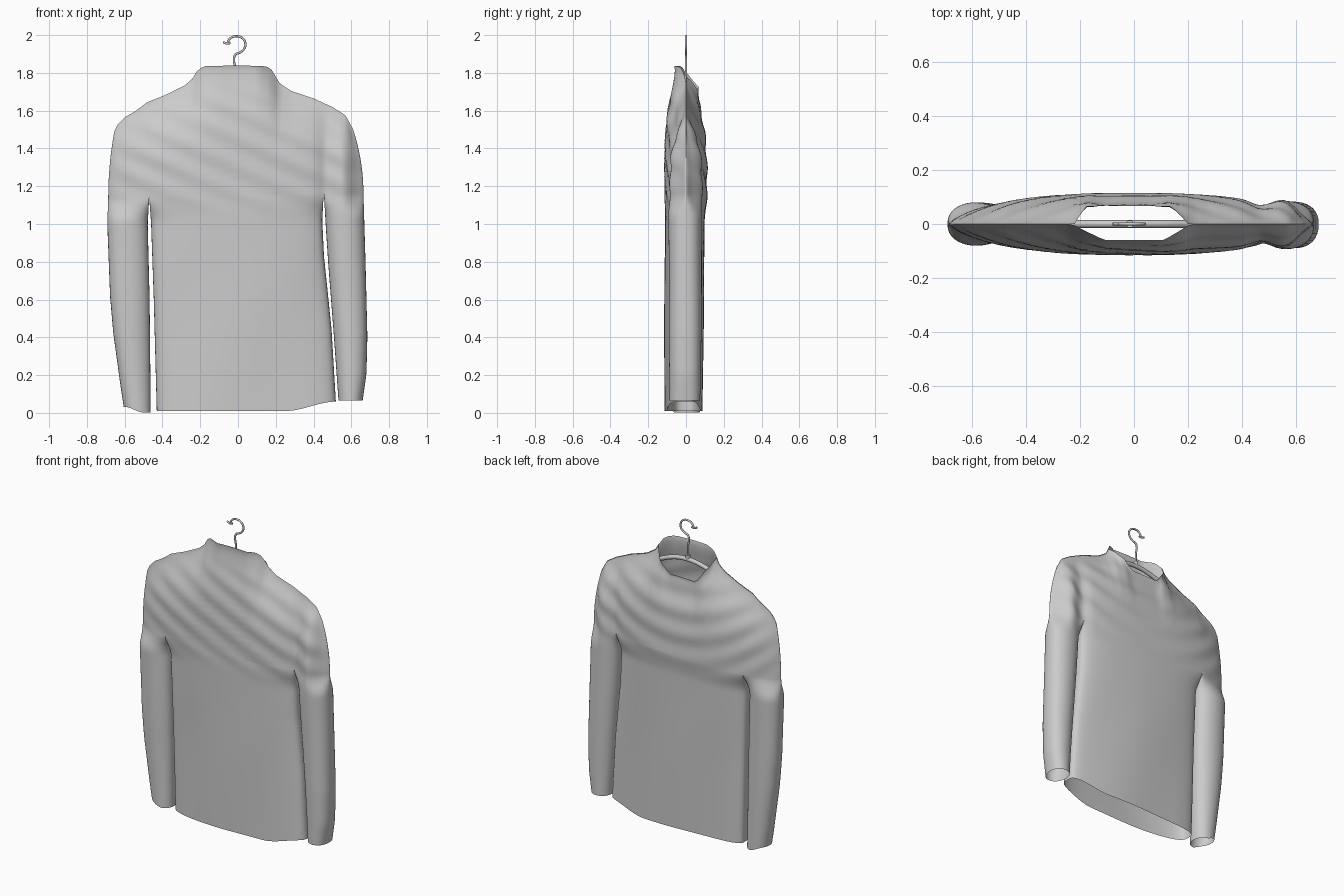
import bpy, bmesh, math
from mathutils import Vector

if "Cube" in bpy.data.objects:
    bpy.data.objects.remove(bpy.data.objects["Cube"])


def interp(table, v):
    """Piecewise-linear lookup in a list of (key, value) pairs, keys rising."""
    if v <= table[0][0]:
        return table[0][1]
    for (a, p), (b, q) in zip(table, table[1:]):
        if v <= b:
            return p + (q - p) * (v - a) / (b - a)
    return table[-1][1]


def lerp(a, b, t):
    return a + (b - a) * t


def smooth(t):
    t = max(0.0, min(1.0, t))
    return t * t * (3 - 2 * t)


# Shoulder and collar outline (x, z); the back neckline dips below it
TOP = [(-.655, 1.49), (-.635, 1.53), (-.6, 1.565), (-.54, 1.6), (-.48, 1.645), (-.38, 1.685),
       (-.28, 1.735), (-.235, 1.775), (-.215, 1.815), (-.18, 1.835), (0, 1.84), (.15, 1.835),
       (.18, 1.815), (.22, 1.745), (.28, 1.705), (.4, 1.665), (.5, 1.62), (.57, 1.575), (.61, 1.5)]
NECK_DIP = [(-.22, 0), (-.19, .09), (-.12, .19), (.07, .19), (.16, .1), (.2, 0)]
NECK_FRONT = [(-.23, 0), (-.11, .062), (.11, .062), (.21, 0)]
NECK_BACK = [(-.22, 0), (-.18, .068), (.14, .068), (.2, 0)]

# Panels: edges at the shoulder, edges below the armpit by height, depth, roundness, columns
PANELS = {
    "left": dict(top=(-.655, -.5), cols=18, depth=(.078, .078), power=.85,
                 lo=[(.0, -.605), (.1, -.62), (.4, -.66), (.6, -.677), (1, -.692), (1.14, -.687)],
                 hi=[(.0, -.462), (.6, -.468), (1, -.478), (1.14, -.47)]),
    "body": dict(top=(-.5, .48), cols=64, depth=(.112, .096), power=.55,
                 lo=[(.0, -.43), (.6, -.446), (1, -.46), (1.14, -.47)],
                 hi=[(.0, .518), (.4, .495), (.8, .455), (1, .446), (1.16, .455)]),
    "right": dict(top=(.48, .61), cols=18, depth=(.09, .082), power=.85,
                  lo=[(.06, .532), (.4, .508), (.8, .477), (1, .464), (1.16, .455)],
                  hi=[(.06, .66), (.2, .68), (.4, .685), (.8, .675), (1.16, .664)]),
}


def split_z(x):
    return 1.15 + .02 * x


def hem_z(name, x):
    if name == "body":
        return .01 + .05 * smooth((x - .25) / .27)
    return {"left": .002 + .03 * smooth((-x - .5) / .1), "right": .065}[name]


def folds(x, z, side):
    """Soft drag lines: diagonal in front, hanging swags behind."""
    up = smooth((z - 1.0) / .3) * smooth((1.75 - z) / .15)
    low = smooth((1.0 - z) / .6)
    if side < 0:
        return .0045 * up * math.sin(42 * (z + .45 * x)) + .004 * low * math.sin(9 * (x - .35 * z))
    return .0045 * up * math.sin(40 * (z - .7 * x * x)) + .004 * low * math.sin(10 * (x + .25 * z))


def upper(p, th, s, side):
    """Point on the shirt between the armpit line (s=0) and the shoulder (s=1)."""
    k = (1 - math.cos(th)) / 2
    x0 = lerp(p["lo"][-1][1], p["hi"][-1][1], k)
    x1 = lerp(*p["top"], k)
    x = lerp(x0, x1, s * s)
    top = interp(TOP, x1) - (interp(NECK_DIP, x1) if side > 0 else 0)
    z = lerp(split_z(x0), top, s)
    edge = lerp(-.687, -.655, s * s) if x < 0 else lerp(.664, .61, s * s)
    d = .112 * max(0, 1 - abs(x / edge) ** 2.6) ** .7
    if x > 0:  # armhole dent and sleeve bulge
        d += (.03 * math.exp(-((x - .56) / .05) ** 2) - .012 * math.exp(-((x - .46) / .04) ** 2)) \
            * smooth((edge - x) / .05)
    neck = interp(NECK_BACK if side > 0 else NECK_FRONT, x1)
    d = lerp(d * math.sqrt(max(0, 1 - s ** 4)), neck, s ** 4)
    return x, d, z


def lower(name, p, th, r, side):
    """Point on the hanging tube, from the armpit line (r=0) to the hem (r=1)."""
    k = (1 - math.cos(th)) / 2
    ux, ud, uz = upper(p, th, 0, side)
    bottom = hem_z(name, lerp(p["lo"][0][1], p["hi"][0][1], k))
    z = lerp(uz, bottom, r)
    zc = lerp(p["lo"][-1][0], p["lo"][0][0], r)
    x = lerp(interp(p["lo"], zc), interp(p["hi"], zc), k)
    d = p["depth"][side > 0] * max(0, math.sin(th)) ** p["power"]
    if name == "body" and side > 0:
        d *= lerp(1.05, .87, r)
    elif name != "body":
        d *= lerp(1.05, .92, r)
    return x, lerp(ud, d, smooth(r / .12)), z


def add_panel(bm, point, rows, cols, side_walls):
    grid = {}
    for i in range(rows + 1):
        for j in range(cols + 1):
            for side in (-1, 1):
                x, d, z = point(i / rows, math.pi * j / cols, side)
                d = 0 if d < 1e-4 else d
                y = side * d + folds(x, z, side) * min(1, d / .06)
                grid[i, j, side] = bm.verts.new((x, y, z))
    for i in range(rows):
        for side in (-1, 1):
            for j in range(cols):
                bm.faces.new([grid[i, j, side], grid[i, j + 1, side],
                              grid[i + 1, j + 1, side], grid[i + 1, j, side]])
        if side_walls:
            for j in (0, cols):
                bm.faces.new([grid[i, j, -1], grid[i, j, 1],
                              grid[i + 1, j, 1], grid[i + 1, j, -1]])


# Shirt: one open cloth surface, sleeves and body welded at the armpits
bm = bmesh.new()
for name, p in PANELS.items():
    add_panel(bm, lambda t, th, sd: upper(p, th, math.sin(t * math.pi / 2), sd), 32, p["cols"], False)
    add_panel(bm, lambda t, th, sd: lower(name, p, th, t ** 1.3, sd), 44, p["cols"], True)
bmesh.ops.remove_doubles(bm, verts=bm.verts, dist=.0006)
bmesh.ops.recalc_face_normals(bm, faces=bm.faces)
for f in bm.faces:
    f.smooth = True
mesh = bpy.data.meshes.new("shirt")
bm.to_mesh(mesh)
bm.free()
shirt = bpy.data.objects.new("shirt", mesh)
bpy.context.collection.objects.link(shirt)


def tube(name, pts, radius):
    cu = bpy.data.curves.new(name, 'CURVE')
    cu.dimensions = '3D'
    cu.bevel_depth = radius
    cu.bevel_resolution = 3
    cu.use_fill_caps = True
    sp = cu.splines.new('BEZIER')
    sp.bezier_points.add(len(pts) - 1)
    for b, (x, z) in zip(sp.bezier_points, pts):
        b.co = Vector((x, 0, z))
        b.handle_left_type = b.handle_right_type = 'AUTO'
    ob = bpy.data.objects.new(name, cu)
    bpy.context.collection.objects.link(ob)
    return ob


# Hanger: arms inside the shoulders, wire hook and its tip
tube("hanger_arms", [(-.45, 1.58), (-.25, 1.68), (-.1, 1.73), (-.01, 1.74),
                     (.08, 1.73), (.23, 1.67), (.43, 1.57)], .014)
tube("hanger_hook", [(-.015, 1.74), (-.015, 1.82), (-.015, 1.895), (.01, 1.908), (.033, 1.928),
                     (.039, 1.955), (.024, 1.983), (-.01, 1.994), (-.042, 1.982),
                     (-.057, 1.955)], .006)
tube("hook_tip", [(-.078, 1.963), (-.057, 1.955), (-.04, 1.958)], .006)

# Ferrule where the hook meets the arms
bpy.ops.mesh.primitive_cylinder_add(vertices=16, radius=.014, depth=.03, location=(-.015, 0, 1.755))
bpy.context.object.name = "hook_ferrule"
bpy.ops.object.shade_smooth_by_angle()
